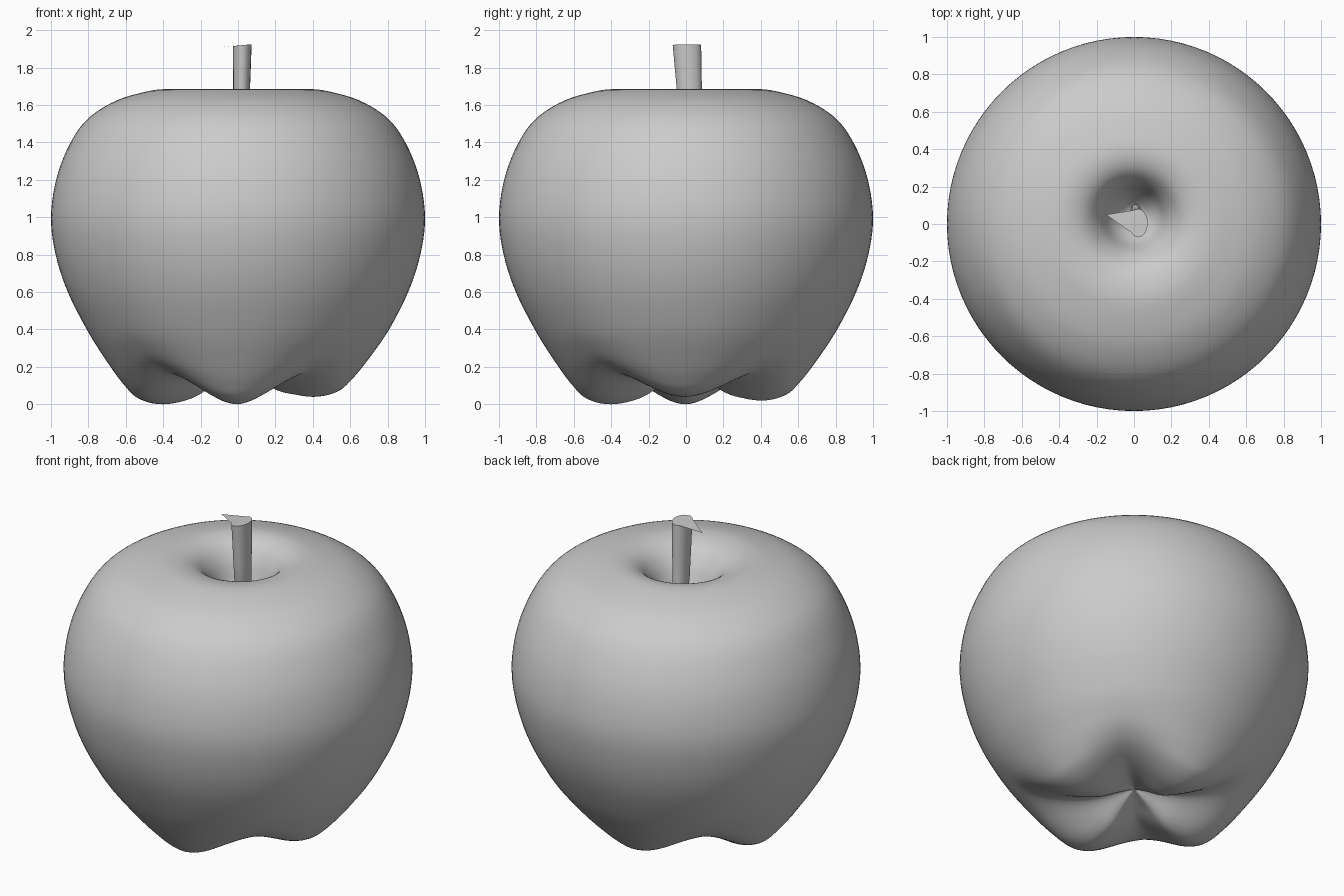
import bpy, bmesh
from math import sin, cos, pi
from mathutils import Vector

if "Cube" in bpy.data.objects:
    bpy.data.objects.remove(bpy.data.objects["Cube"])


def catmull(pts, steps):
    """Smooth curve through the given points."""
    p = [Vector(q) for q in pts]
    p = [2 * p[0] - p[1]] + p + [2 * p[-1] - p[-2]]
    out = []
    for i in range(1, len(p) - 2):
        a, b, c, d = p[i - 1:i + 3]
        for s in range(steps):
            t = s / steps
            out.append(0.5 * (2 * b + (c - a) * t + (2 * a - 5 * b + 4 * c - d) * t * t
                              + (3 * b - a - 3 * c + d) * t ** 3))
    return out + [p[-2]]


def loft(bm, rings):
    """Skin a list of closed vertex rings."""
    for lo, hi in zip(rings, rings[1:]):
        n = len(lo)
        for i in range(n):
            j = (i + 1) % n
            bm.faces.new((lo[i], lo[j], hi[j], hi[i]))


def finish(bm, name):
    bmesh.ops.recalc_face_normals(bm, faces=bm.faces)
    me = bpy.data.meshes.new(name)
    bm.to_mesh(me)
    bm.free()
    ob = bpy.data.objects.new(name, me)
    bpy.context.collection.objects.link(ob)
    return ob


def smooth(ob, angle):
    bpy.context.view_layer.objects.active = ob
    ob.select_set(True)
    bpy.ops.object.shade_smooth_by_angle(angle=angle)
    ob.select_set(False)


# Fruit: a lobe profile and a valley profile blended four times around
lobe = [(0, .19), (.11, .12), (.24, .035), (.40, 0), (.53, .03), (.61, .105), (.695, .22), (.80, .385)]
valley = [(0, .19), (.12, .165), (.25, .14), (.40, .145), (.54, .175), (.65, .23), (.735, .31), (.81, .41)]
upper = [(.91, .60), (.975, .80), (1, 1), (.97, 1.21), (.90, 1.39), (.81, 1.52), (.68, 1.61),
         (.54, 1.66), (.39, 1.685), (.27, 1.655), (.19, 1.57), (.13, 1.44), (.06, 1.35), (0, 1.32)]
prof_a, prof_b = catmull(lobe + upper, 5), catmull(valley + upper, 5)
SEG = 96
bm = bmesh.new()
rings = []
for a, b in list(zip(prof_a, prof_b))[1:-1]:
    ring = []
    for i in range(SEG):
        th = 2 * pi * i / SEG
        w = (0.5 + 0.5 * cos(4 * th)) ** .8
        p = a * w + b * (1 - w)
        r, z = p
        if z < .4:   # two lobes sit slightly higher
            z += (.04 * max(0, cos(th)) + .02 * max(0, sin(th))) * w * (1 - z / .4) * min(1, r / .3)
        # top hollow drifts a little towards the back
        dy = .06 * max(0, 1 - r / .4) if z > 1.2 else 0
        ring.append(bm.verts.new((r * cos(th), r * sin(th) + dy, z)))
    rings.append(ring)
loft(bm, rings)
for ring, z, y in ((rings[0], prof_a[0][1], 0), (rings[-1], prof_a[-1][1], .06)):
    pole = bm.verts.new((0, y, z))
    for i in range(SEG):
        bm.faces.new((pole, ring[i], ring[(i + 1) % SEG]))
smooth(finish(bm, "fruit"), pi)

# Stem: elliptical sections widening upwards (x, y, z, half width x, half width y)
sections = [(.005, .09, 1.27, .02, .02), (.01, .06, 1.38, .03, .045),
            (.017, .025, 1.55, .042, .062), (.019, .018, 1.68, .045, .067),
            (.023, .005, 1.92, .05, .076)]
bm = bmesh.new()
rings = []
for x, y, z, rx, ry in sections:
    rings.append([bm.verts.new((x + rx * cos(2 * pi * i / 20), y + ry * sin(2 * pi * i / 20),
                                z + (.005 * cos(2 * pi * i / 20) if z > 1.9 else 0)))
                  for i in range(20)])
loft(bm, rings)
bm.faces.new(rings[0])
bm.faces.new(rings[-1])
smooth(finish(bm, "stem"), pi / 6)

# Torn flap of bark at the top of the stem
bm = bmesh.new()
bm.faces.new([bm.verts.new(c) for c in ((-.15, .05, 1.903), (.02, -.07, 1.922),
                                        (.035, .08, 1.924))])
finish(bm, "stem_flap")
